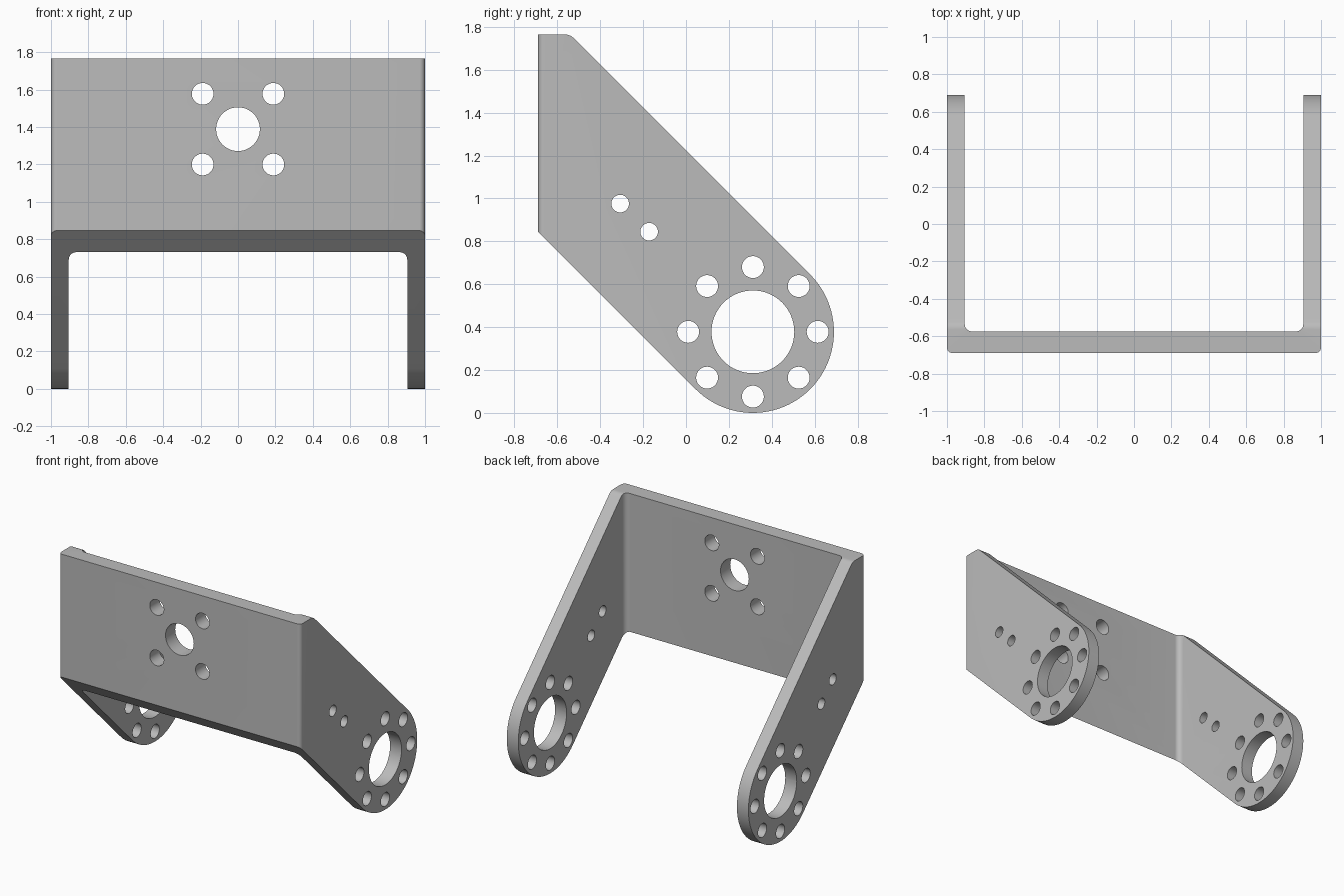
import bpy, bmesh
from math import sin, cos, pi, radians
from mathutils import Vector

cube = bpy.data.objects.get("Cube")
if cube:
    bpy.data.objects.remove(cube, do_unlink=True)

# Plate dimensions
FRONT, BACK, TOP = -0.69, 0.69, 1.765
SIDE_T, FRONT_T = 0.095, 0.115
HUB_Y, HUB_Z, HUB_R = 0.312, 0.378, 0.378

steel = bpy.data.materials.new("light grey metal")
steel.use_nodes = True
colour = (0.5, 0.5, 0.5, 1)
steel.diffuse_color = colour
steel.node_tree.nodes["Principled BSDF"].inputs["Base Color"].default_value = colour


def arc(cx, cy, r, start, end, steps):
    angles = [radians(start + (end - start) * i / steps) for i in range(steps + 1)]
    return [(cx + r * cos(a), cy + r * sin(a)) for a in angles]


def add_prism(bm, points, axis, low, high):
    """Extrude a 2D outline along x, y or z between two positions."""
    place = {"x": lambda u, v, d: (d, u, v),
             "y": lambda u, v, d: (u, d, v),
             "z": lambda u, v, d: (u, v, d)}[axis]
    face = bm.faces.new([bm.verts.new(place(u, v, low)) for u, v in points])
    ext = bmesh.ops.extrude_face_region(bm, geom=[face])
    verts = [g for g in ext["geom"] if isinstance(g, bmesh.types.BMVert)]
    bmesh.ops.translate(bm, verts=verts, vec=Vector(place(0, 0, high - low)))


def add_hole(bm, axis, u, v, r, low, high, steps=48):
    add_prism(bm, arc(u, v, r, 0, 360, steps)[:-1], axis, low, high)


def finish(bm, name):
    bmesh.ops.recalc_face_normals(bm, faces=bm.faces)
    mesh = bpy.data.meshes.new(name)
    bm.to_mesh(mesh)
    bm.free()
    mesh.materials.append(steel)
    obj = bpy.data.objects.new(name, mesh)
    bpy.context.collection.objects.link(obj)
    return obj


def apply_boolean(target, cutter, operation):
    cutter.hide_render = True
    mod = target.modifiers.new("cut", "BOOLEAN")
    mod.operation, mod.object, mod.solver = operation, cutter, "EXACT"
    bpy.context.view_layer.objects.active = target
    bpy.ops.object.modifier_apply(modifier=mod.name)
    bpy.data.objects.remove(cutter, do_unlink=True)


# Folded plate: U-shaped plan with rounded bends
R_OUT, R_IN = 0.03, 0.04
inner_x, inner_y = 1 - SIDE_T, FRONT + FRONT_T
half = arc(1 - R_OUT, FRONT + R_OUT, R_OUT, 270, 360, 8)
half += [(1, BACK + 0.1), (inner_x, BACK + 0.1)]
half += arc(inner_x - R_IN, inner_y + R_IN, R_IN, 360, 270, 8)
bm = bmesh.new()
add_prism(bm, half + [(-x, y) for x, y in reversed(half)], "z", -0.1, TOP + 0.1)
bracket = finish(bm, "folded_bracket")

# Side outline: upright front, sloping arms, round hub
diag = 2 ** 0.5 * HUB_R
top_y = HUB_Y + HUB_Z + diag - TOP
low_z = HUB_Y + HUB_Z - diag - FRONT
fillet = 0.06
outline = [(FRONT - 0.05, low_z + 0.05), (FRONT - 0.05, TOP)]
outline += arc(top_y - fillet * 0.414, TOP - fillet, fillet, 90, 45, 5)
outline += arc(HUB_Y, HUB_Z, HUB_R, 45, -135, 48)
bm = bmesh.new()
add_prism(bm, outline, "x", -1.2, 1.2)
apply_boolean(bracket, finish(bm, "side_outline"), "INTERSECT")

# Holes through both arms: hub bore, bolt circle and two small holes
bm = bmesh.new()
add_hole(bm, "x", HUB_Y, HUB_Z, 0.193, -1.2, 1.2, 64)
for i in range(8):
    a = i * pi / 4
    add_hole(bm, "x", HUB_Y + 0.302 * cos(a), HUB_Z + 0.302 * sin(a), 0.051, -1.2, 1.2)
for y, z in ((-0.307, 0.976), (-0.172, 0.845)):
    add_hole(bm, "x", y, z, 0.041, -1.2, 1.2)

# Holes through the front plate: centre hole and four bolts
add_hole(bm, "y", 0, 1.388, 0.117, -0.9, -0.45)
for sx in (-1, 1):
    for sz in (-1, 1):
        add_hole(bm, "y", sx * 0.189, 1.388 + sz * 0.189, 0.058, -0.9, -0.45)
apply_boolean(bracket, finish(bm, "hole_cutters"), "DIFFERENCE")

# Smooth bends and bores, crisp edges
bpy.ops.object.select_all(action="DESELECT")
bracket.select_set(True)
bpy.context.view_layer.objects.active = bracket
bpy.ops.object.shade_smooth_by_angle(angle=radians(30))
